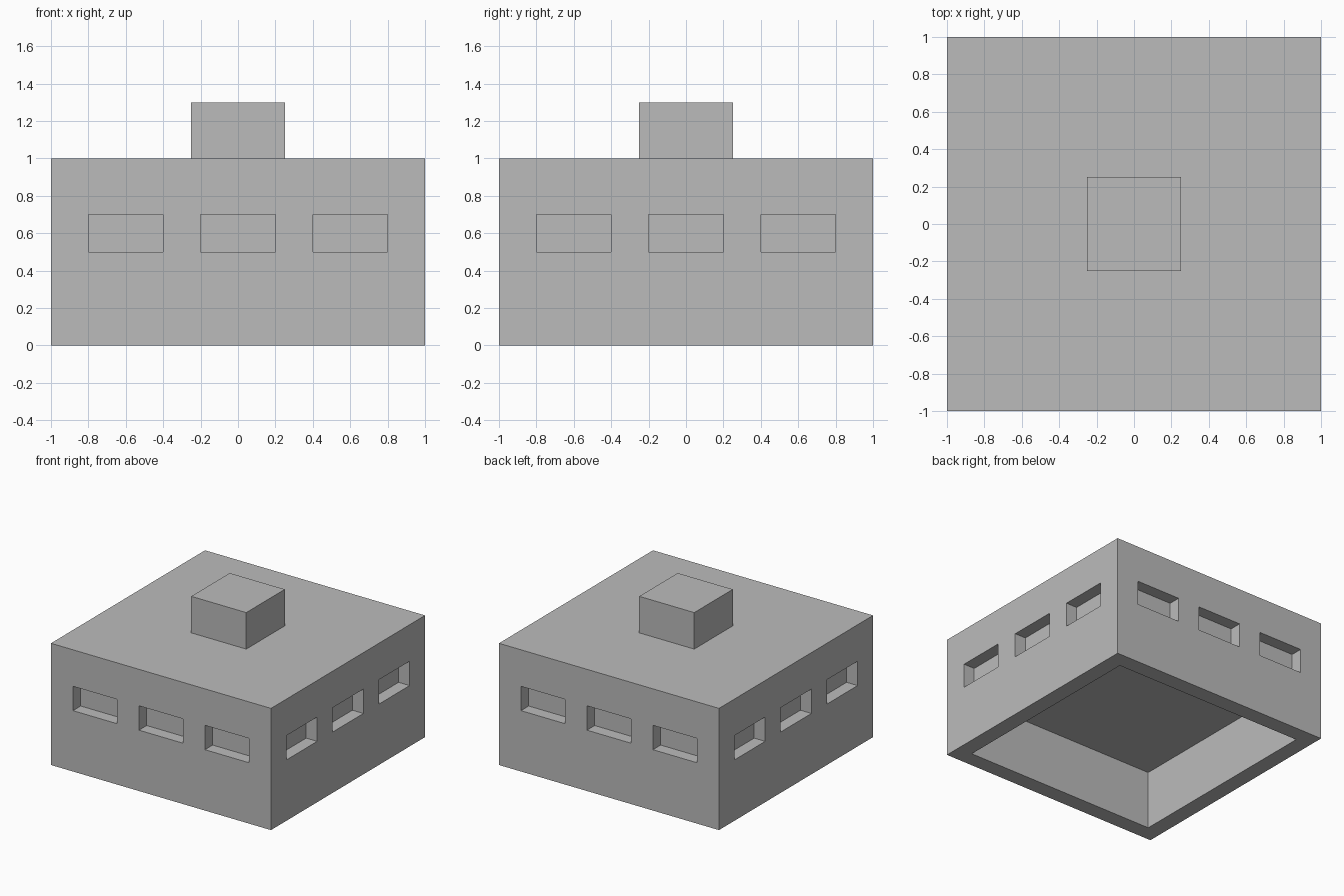
import bpy
import bmesh
from math import pi
from mathutils import Matrix, Vector

default_cube = bpy.data.objects.get("Cube")
if default_cube:
    bpy.data.objects.remove(default_cube, do_unlink=True)

# Single plain grey
grey = bpy.data.materials.new("plain grey")
grey.use_nodes = True
colour = (0.5, 0.5, 0.5, 1)
grey.diffuse_color = colour
grey.node_tree.nodes["Principled BSDF"].inputs["Base Color"].default_value = colour


def add_box(bm, low, high, turn=0):
    """Add a box between two corners, turned about the vertical axis."""
    low, high = Vector(low), Vector(high)
    place = (Matrix.Rotation(turn, 4, "Z")
             @ Matrix.Translation((low + high) / 2)
             @ Matrix.Diagonal((*(high - low), 1)))
    bmesh.ops.create_cube(bm, size=1, matrix=place)


def make_object(name, bm):
    mesh = bpy.data.meshes.new(name)
    bm.to_mesh(mesh)
    bm.free()
    mesh.materials.append(grey)
    obj = bpy.data.objects.new(name, mesh)
    bpy.context.collection.objects.link(obj)
    return obj


# Main block
bm = bmesh.new()
add_box(bm, (-1, -1, 0), (1, 1, 1))
body = make_object("main_block", bm)

# Cutters: open underside and three window recesses on each side
WALL, CEILING, RECESS = 0.133, 0.48, 0.1
bm = bmesh.new()
inner = 1 - WALL
add_box(bm, (-inner, -inner, -0.1), (inner, inner, CEILING))
for side in range(4):
    for x in (-0.6, 0, 0.6):
        add_box(bm, (x - 0.2, -1.1, 0.5), (x + 0.2, -1 + RECESS, 0.7), side * pi / 2)
cutter = make_object("recess_cutter", bm)
cutter.hide_render = True

cut = body.modifiers.new("cut recesses", "BOOLEAN")
cut.operation = "DIFFERENCE"
cut.solver = "EXACT"
cut.object = cutter
bpy.context.view_layer.objects.active = body
bpy.ops.object.modifier_apply(modifier=cut.name)
bpy.data.objects.remove(cutter, do_unlink=True)

# Roof block
bm = bmesh.new()
add_box(bm, (-0.25, -0.25, 1), (0.25, 0.25, 1.3))
make_object("roof_block", bm)
